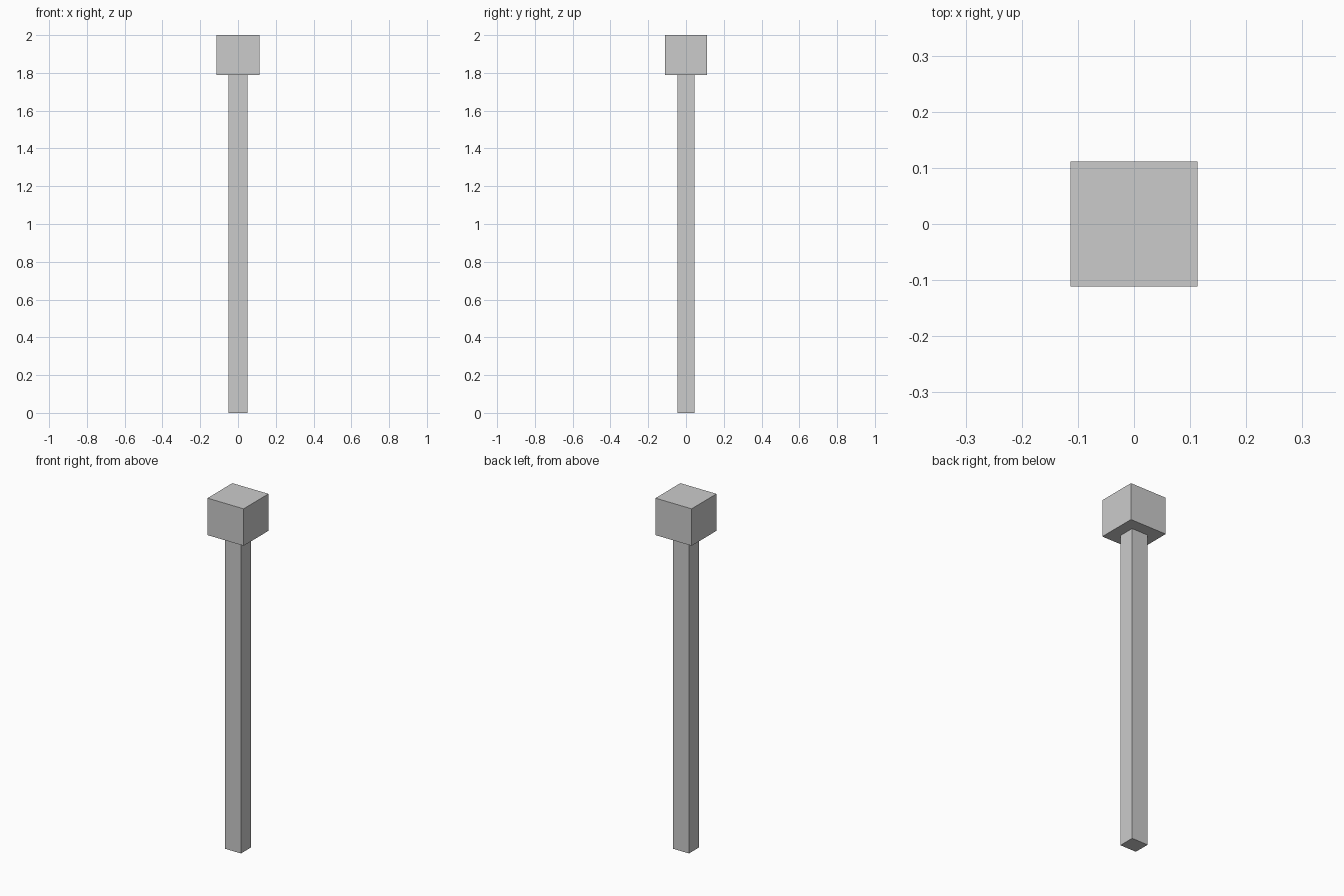
import bpy

if "Cube" in bpy.data.objects:
    bpy.data.objects.remove(bpy.data.objects["Cube"])


def box(name, width, depth, z0, z1):
    """Axis-aligned block centred on x and y, spanning z0 to z1."""
    bpy.ops.mesh.primitive_cube_add(size=1, location=(0, 0, (z0 + z1) / 2))
    obj = bpy.context.object
    obj.name = name
    obj.scale = (width, depth, z1 - z0)
    bpy.ops.object.transform_apply(location=False, rotation=False, scale=True)
    return obj


HEAD_BOTTOM = 1.79

# Long square shaft
box("shaft", 0.101, 0.091, 0, HEAD_BOTTOM)

# Block on top of the shaft
box("head", 0.227, 0.223, HEAD_BOTTOM, 2.0)
